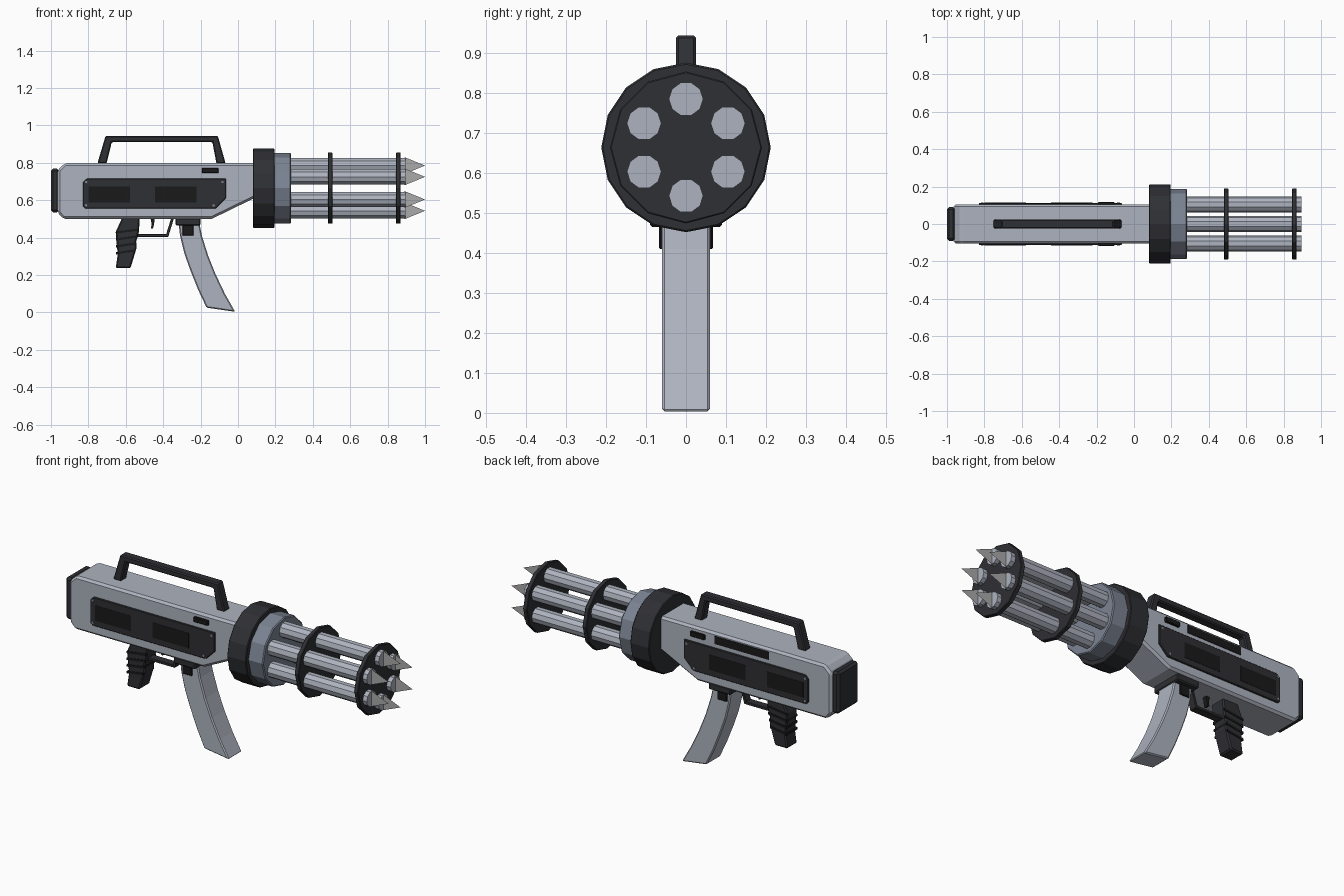
import bpy, bmesh, math


def material(name, r, g, b):
    m = bpy.data.materials.new(name)
    m.diffuse_color = (r, g, b, 1)
    return m


STEEL = material("steel", 0.42, 0.45, 0.52)
COLLAR = material("collar_steel", 0.20, 0.23, 0.29)
DARK = material("dark_polymer", 0.028, 0.029, 0.034)
BLACK = material("black", 0.010, 0.010, 0.011)
PALE = material("pale_grey", 0.40, 0.40, 0.40)


def prism(name, pts, a, b, mat, bevel=0.0, axis="y"):
    """Extrude a profile: (x, z) points along y, or (y, z) points along x."""
    place = (lambda p, d: (p[0], d, p[1])) if axis == "y" else (lambda p, d: (d, p[0], p[1]))
    bm = bmesh.new()
    lo = [bm.verts.new(place(p, a)) for p in pts]
    hi = [bm.verts.new(place(p, b)) for p in pts]
    bm.faces.new(lo)
    bm.faces.new(hi)
    n = len(pts)
    for i in range(n):
        j = (i + 1) % n
        bm.faces.new((lo[i], lo[j], hi[j], hi[i]))
    bmesh.ops.recalc_face_normals(bm, faces=bm.faces)
    return finish(name, bm, mat, bevel)


def finish(name, bm, mat, bevel=0.0):
    me = bpy.data.meshes.new(name)
    bm.to_mesh(me)
    bm.free()
    me.materials.append(mat)
    ob = bpy.data.objects.new(name, me)
    bpy.context.collection.objects.link(ob)
    if bevel:
        mod = ob.modifiers.new("bevel", "BEVEL")
        mod.width = bevel
        mod.segments = 1
        mod.limit_method = "ANGLE"
        mod.angle_limit = math.radians(40)
    return ob


def rect(x0, x1, z0, z1):
    return [(x0, z0), (x1, z0), (x1, z1), (x0, z1)]


def ngon(cu, cv, r, n, turn=0.0):
    return [(cu + r * math.sin(turn + 2 * math.pi * i / n),
             cv + r * math.cos(turn + 2 * math.pi * i / n)) for i in range(n)]


AXIS_Z = 0.664

# Receiver and butt plate
prism("receiver", [(-0.965, 0.76), (-0.925, 0.798), (0.10, 0.798), (0.10, 0.617),
                   (-0.14, 0.50), (-0.935, 0.50), (-0.965, 0.535)],
      -0.105, 0.105, STEEL, 0.012)
prism("butt_plate", rect(-1.0, -0.955, 0.535, 0.768), -0.09, 0.09, DARK, 0.012)

# Carry handle
prism("carry_handle", [(-0.752, 0.795), (-0.708, 0.944), (-0.108, 0.944), (-0.066, 0.795),
                       (-0.115, 0.795), (-0.137, 0.91), (-0.675, 0.91), (-0.703, 0.795)],
      -0.025, 0.025, DARK, 0.006)

# Side panels with windows, screws and slot, on both sides
for side, s in (("front", -1), ("back", 1)):
    prism("side_panel_" + side,
          [(-0.83, 0.568), (-0.83, 0.695), (-0.81, 0.715), (-0.065, 0.715),
           (-0.065, 0.61), (-0.12, 0.555), (-0.817, 0.555)],
          s * 0.10, s * 0.113, DARK, 0.003)
    for k, x0 in enumerate((-0.80, -0.445)):
        prism(f"panel_window_{side}_{k}", rect(x0, x0 + 0.222, 0.588, 0.672),
              s * 0.11, s * 0.1145, BLACK)
    for k, (x, z) in enumerate(((-0.812, 0.573), (-0.812, 0.697), (-0.083, 0.697), (-0.13, 0.572))):
        prism(f"panel_screw_{side}_{k}", ngon(x, z, 0.007, 8), s * 0.11, s * 0.116, COLLAR)
    prism("selector_" + side, rect(-0.193, -0.105, 0.744, 0.772), s * 0.10, s * 0.117, BLACK, 0.003)

# Ejection port on the back side only
prism("ejection_port", rect(-0.585, -0.25, 0.737, 0.78), 0.10, 0.1085, BLACK)

# Pistol grip with finger ribs
prism("grip", [(-0.62, 0.505), (-0.525, 0.505), (-0.53, 0.43), (-0.545, 0.375), (-0.542, 0.345),
               (-0.575, 0.236), (-0.654, 0.236), (-0.643, 0.31), (-0.648, 0.36), (-0.654, 0.43)],
      -0.045, 0.045, DARK, 0.007)
for i in range(4):
    z = 0.31 + 0.037 * i
    prism(f"grip_rib_{i}", [(-0.651, z), (-0.549 + 0.006 * i, z + 0.016),
                            (-0.549 + 0.006 * i, z + 0.028), (-0.651, z + 0.012)],
          -0.048, 0.048, BLACK)

# Trigger and guard
prism("trigger", [(-0.468, 0.505), (-0.445, 0.505), (-0.449, 0.47), (-0.455, 0.447),
                  (-0.465, 0.45), (-0.462, 0.475)], -0.012, 0.012, BLACK)
prism("trigger_guard", [(-0.54, 0.403), (-0.373, 0.403), (-0.342, 0.505), (-0.357, 0.505),
                        (-0.384, 0.418), (-0.54, 0.418)], -0.022, 0.022, DARK, 0.002)

# Magazine well, catch and curved magazine
prism("magazine_well", rect(-0.335, -0.20, 0.465, 0.51), -0.09, 0.09, DARK, 0.006)
prism("magazine_catch", rect(-0.297, -0.238, 0.41, 0.48), -0.067, 0.067, BLACK, 0.003)
prism("magazine", [(-0.318, 0.48), (-0.31, 0.41), (-0.287, 0.315), (-0.255, 0.225), (-0.213, 0.12),
                   (-0.168, 0.025), (-0.015, 0.003), (-0.07, 0.10), (-0.12, 0.205), (-0.16, 0.305),
                   (-0.193, 0.41), (-0.207, 0.48)], -0.06, 0.06, STEEL, 0.006)

# Barrel housing rings and the two clamp discs
prism("housing_ring", ngon(0, AXIS_Z, 0.212, 16), 0.08, 0.196, DARK, 0.004, "x")
prism("barrel_collar", ngon(0, AXIS_Z, 0.188, 12), 0.19, 0.284, COLLAR, 0.005, "x")
for name, x in (("clamp_disc_rear", 0.48), ("clamp_disc_front", 0.845)):
    prism(name, ngon(0, AXIS_Z, 0.19, 12), x, x + 0.025, DARK, 0.003, "x")

# Six barrels, each with a flat flash triangle at the muzzle
for i, (y, z) in enumerate(ngon(0, AXIS_Z, 0.121, 6)):
    prism(f"barrel_{i}", ngon(y, z, 0.043, 10, math.pi / 10), 0.27, 0.895, STEEL, 0.0, "x")
    bm = bmesh.new()
    bm.faces.new([bm.verts.new(p) for p in ((0.89, y, z - 0.045), (1.0, y, z), (0.89, y, z + 0.045))])
    finish(f"muzzle_flash_{i}", bm, PALE)
